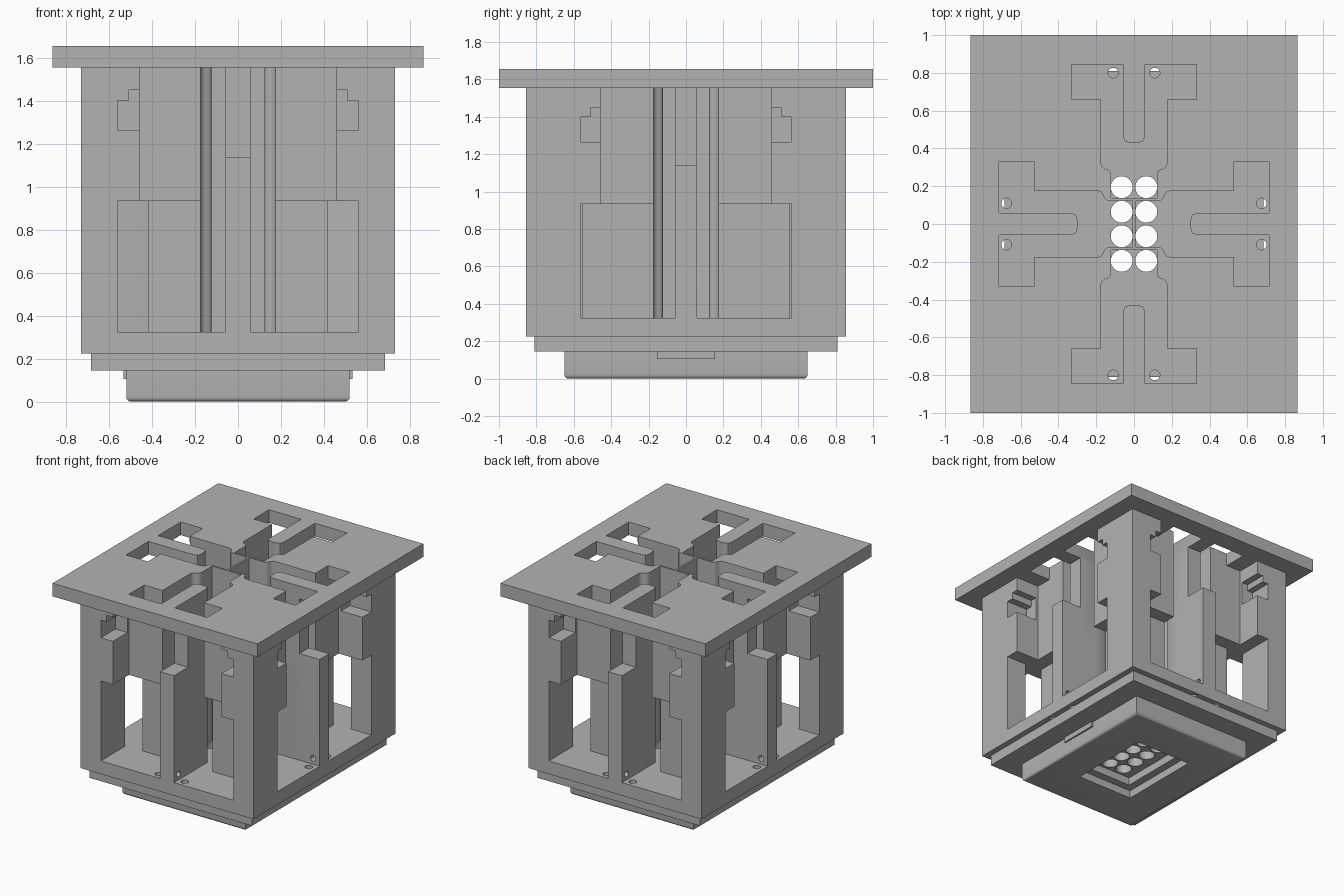
import bpy, bmesh, math
from mathutils import Matrix

old = bpy.data.objects.get("Cube")
if old:
    bpy.data.objects.remove(old, do_unlink=True)

grey = bpy.data.materials.new("plain grey")
grey.use_nodes = True
COLOR = (0.45, 0.45, 0.45, 1)
grey.diffuse_color = COLOR
grey.node_tree.nodes["Principled BSDF"].inputs["Base Color"].default_value = COLOR


def finish(name, bm, turn=0.0):
    bmesh.ops.rotate(bm, verts=bm.verts, matrix=Matrix.Rotation(turn, 3, 'Z'))
    bmesh.ops.recalc_face_normals(bm, faces=bm.faces)
    mesh = bpy.data.meshes.new(name)
    bm.to_mesh(mesh)
    bm.free()
    mesh.materials.append(grey)
    ob = bpy.data.objects.new(name, mesh)
    bpy.context.collection.objects.link(ob)
    return ob


def prism(name, outline, z0, z1, turn=0.0):
    bm = bmesh.new()
    face = bm.faces.new([bm.verts.new((x, y, z0)) for x, y in outline])
    new = bmesh.ops.extrude_face_region(bm, geom=[face])["geom"]
    bmesh.ops.translate(bm, vec=(0, 0, z1 - z0),
                        verts=[v for v in new if isinstance(v, bmesh.types.BMVert)])
    return finish(name, bm, turn)


def box(name, x0, x1, y0, y1, z0, z1, turn=0.0):
    return prism(name, [(x0, y0), (x1, y0), (x1, y1), (x0, y1)], z0, z1, turn)


def rod(x, y, z, radius, depth, turn=0.0, sideways=False):
    bm = bmesh.new()
    bmesh.ops.create_cone(bm, cap_ends=True, segments=32, radius1=radius,
                          radius2=radius, depth=depth)
    if sideways:
        bmesh.ops.rotate(bm, verts=bm.verts, matrix=Matrix.Rotation(math.pi / 2, 3, 'Y'))
    bmesh.ops.translate(bm, verts=bm.verts, vec=(x, y, z))
    return finish("hole_cutter", bm, turn)


def cut(target, cutters):
    for c in cutters:
        c.hide_render = True
        mod = target.modifiers.new("cut", 'BOOLEAN')
        mod.operation = 'DIFFERENCE'
        mod.solver = 'EXACT'
        mod.object = c
    bpy.context.view_layer.objects.active = target
    for mod in list(target.modifiers):
        bpy.ops.object.modifier_apply(modifier=mod.name)


# Main solids
plate = box("top_plate", -.865, .865, -1, 1, 1.555, 1.655)
body = box("body_block", -.73, .73, -.855, .855, .225, 1.555)
plinth = box("step_plinth", -.685, .685, -.81, .81, .145, .225)
base = box("base_foot", -.52, .52, -.65, .65, 0, .145)

# Rounded lower rim of the foot
bm = bmesh.new()
bm.from_mesh(base.data)
rim = [e for e in bm.edges if all(v.co.z < .01 for v in e.verts)]
bmesh.ops.bevel(bm, geom=rim, offset=.022, segments=4, profile=.5, affect='EDGES')
bm.to_mesh(base.data)
bm.free()

TONGUE = .058


def slot_outline(outer, wide, tongue_end, neck, end):
    # Half of a forked channel with soft corners, mirrored across its centre line
    half = [(.025, -tongue_end), (.048, -tongue_end - .008), (TONGUE, -tongue_end - .03),
            (TONGUE, -outer), (.33, -outer), (.33, -wide), (.175, -wide),
            (.175, -neck - .02), (.168, -neck - .003), (.152, -neck + .008),
            (.135, -neck + .014), (.127, -neck + .022), (.123, -neck + .036), (.123, -end)]
    return half + [(-x, y) for x, y in reversed(half)]


# Settings for the front/back and the left/right sides
long_side = dict(slot=(.845, .66, .43, .30, .137), face=.855, low=.555, high=.66,
                 half=.56, pin=.80)
short_side = dict(slot=(.715, .53, .30, .17, .007), face=.73, low=.42, high=.53,
                  half=.565, pin=.675)

plate_cutters, body_cutters, trash = [], [], []
for i in range(4):
    s = (long_side, short_side)[i % 2]
    t = i * math.pi / 2
    out = -s["face"] - .05
    outline = slot_outline(*s["slot"])
    plate_cutters.append(prism("slot_cutter", outline, 1.5, 1.7, t))
    body_cutters.append(prism("slot_cutter", outline, .325, 1.6, t))
    for m in (-1, 1):
        def bay(a, b, back, z0, z1):
            lo, hi = sorted((m * a, m * b))
            body_cutters.append(box("bay_cutter", lo, hi, out, -back, z0, z1, t))
        # Deep lower bay, shallower upper bay and stepped notch
        bay(TONGUE, s["half"], s["low"], .325, .935)
        bay(TONGUE, .458, s["high"], .90, 1.6)
        bay(.44, s["half"], s["high"] + .02, 1.265, 1.40)
        bay(.44, .51, s["high"] + .02, 1.35, 1.45)
        body_cutters.append(rod(m * .11, -s["pin"], .27, .027, .18, t))
    # Lowered outer top of the tongue, and its cross hole
    body_cutters.append(box("tongue_cutter", -.07, .07, out, -s["face"] + .17, 1.14, 1.6, t))
    body_cutters.append(rod(0, -s["pin"], .37, .022, .2, t, sideways=True))

# Eight central wells pass through the floor
wells = [rod(sx * .065, y, .22, .058, .3) for sx in (-1, 1) for y in (-.195, -.065, .065, .195)]

# Stepped recess under the foot
recess = [box("recess_cutter", -.24, .24, -.33, .33, -.1, .06),
          box("recess_cutter", -.18, .18, -.27, .27, -.1, .12)]

cut(plate, plate_cutters)
cut(body, body_cutters + wells)
cut(plinth, wells)
cut(base, recess + wells)
for c in plate_cutters + body_cutters + wells + recess:
    bpy.data.objects.remove(c, do_unlink=True)

# Small latch ridges on the foot
ridges = [box("latch_ridge", min(m * .51, m * .533), max(m * .51, m * .533),
              -.155, .155, .105, .145) for m in (-1, 1)]

for ob in [plate, body, plinth, base] + ridges:
    bpy.ops.object.select_all(action='DESELECT')
    ob.select_set(True)
    bpy.context.view_layer.objects.active = ob
    bpy.ops.object.shade_smooth_by_angle(angle=math.radians(35))
